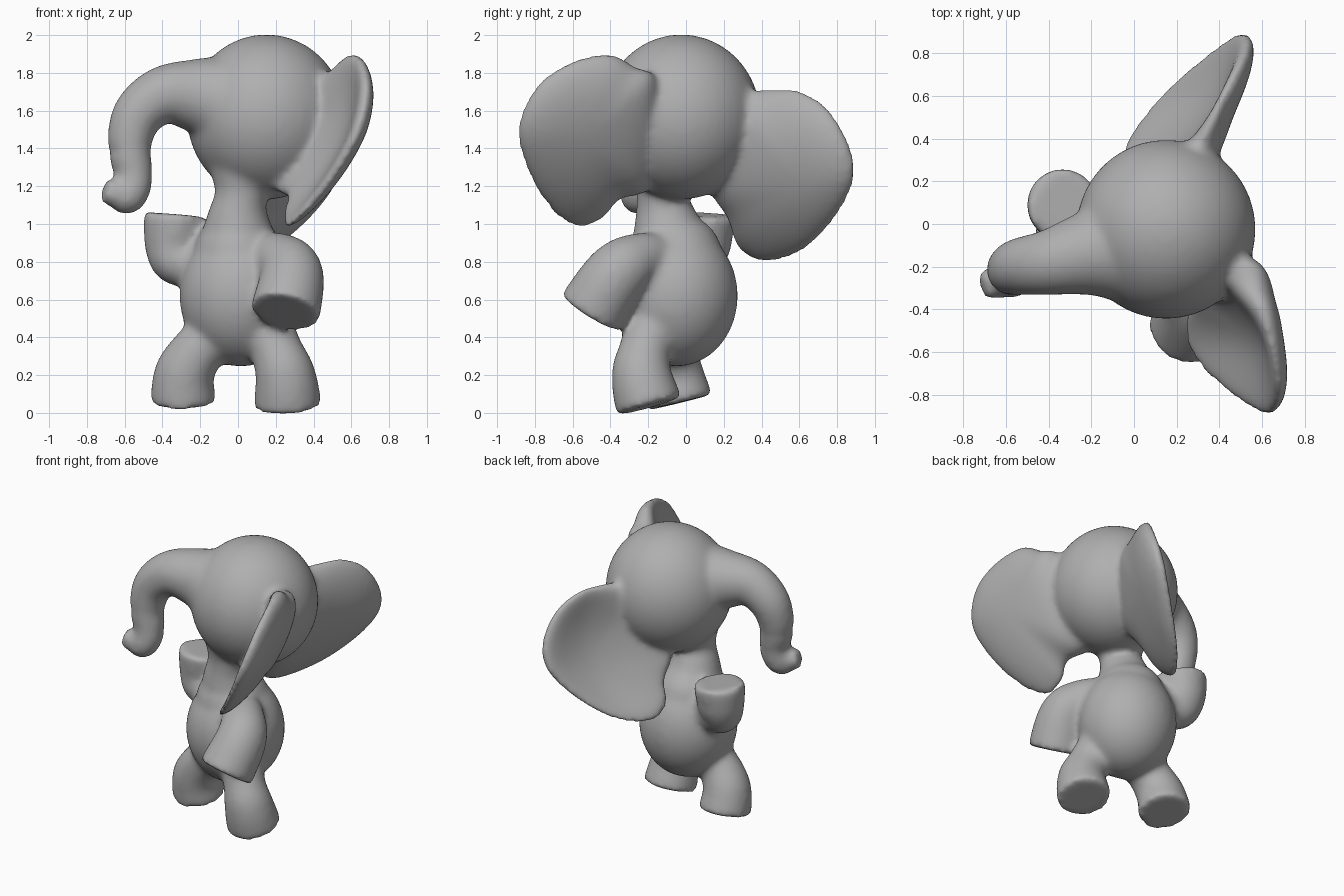
import bpy, bmesh, math
from mathutils import Vector, Matrix

if "Cube" in bpy.data.objects:
    bpy.data.objects.remove(bpy.data.objects["Cube"], do_unlink=True)

grey = bpy.data.materials.new("plain grey")
grey.use_nodes = True
grey.diffuse_color = (0.43, 0.43, 0.43, 1)
grey.node_tree.nodes["Principled BSDF"].inputs["Base Color"].default_value = (0.43, 0.43, 0.43, 1)

bm = bmesh.new()


def spline(pts, steps, closed=False):
    """Catmull-Rom curve through points of any dimension."""
    pts = [Vector(p) for p in pts]
    n = len(pts)
    get = (lambda i: pts[i % n]) if closed else (lambda i: pts[max(0, min(n - 1, i))])
    out = []
    for i in range(n if closed else n - 1):
        a, b, c, d = (get(i + k) for k in (-1, 0, 1, 2))
        for s in range(steps):
            t = s / steps
            out.append(0.5 * (2 * b + (c - a) * t + (2 * a - 5 * b + 4 * c - d) * t ** 2
                              + (3 * b - a - 3 * c + d) * t ** 3))
    if not closed:
        out.append(pts[-1])
    return out


def bridge(r1, r2):
    n = len(r1)
    for i in range(n):
        j = (i + 1) % n
        bm.faces.new((r1[i], r1[j], r2[j], r2[i]))


def ball(centre, radii):
    m = Matrix.Translation(centre) @ Matrix.Diagonal((*radii, 1))
    bmesh.ops.create_uvsphere(bm, u_segments=40, v_segments=24, radius=1, matrix=m)


def limb(*stations, sides=28):
    """Round tube through (x, y, z, radius) stations with flat ends."""
    path = spline(stations, 6)
    rings = []
    for i, p in enumerate(path):
        a, b = path[max(i - 1, 0)], path[min(i + 1, len(path) - 1)]
        rot = (b - a).to_3d().to_track_quat('Z', 'Y')
        rings.append([bm.verts.new(p.to_3d() + rot @ Vector(
            (p.w * math.cos(u), p.w * math.sin(u), 0)))
            for u in (math.tau * k / sides for k in range(sides))])
    for r1, r2 in zip(rings, rings[1:]):
        bridge(r1, r2)
    bm.faces.new(rings[0])
    bm.faces.new(rings[-1])


def ear(outline, centre, tilt, bulge, half=0.05, rings=14):
    """Cupped flap: (y, z) outline, curved slope, thickening towards the head."""
    edge = spline(outline, 6, closed=True)
    mid = Vector(centre)
    x0, by_z, by_y, curve = tilt

    def vert(p, t, side):
        d = p - mid
        x = x0 + by_z * d.y + by_y * d.x + curve * d.y ** 2
        root = max(0, (0.62 - abs(p.x)) / 0.4) ** 2
        thick = half + root * (0.17 if side < 0 else 0.04)
        x += bulge * (1 - t * t) + side * thick * math.sqrt(max(0, 1 - t ** 6))
        return bm.verts.new((x, p.x, p.y))

    rim = [vert(p, 1, 0) for p in edge]
    for side in (-1, 1):
        last = rim
        for k in range(1, rings):
            t = math.cos(k / rings * math.pi / 2)
            ring = [vert(mid + (p - mid) * t, t, side) for p in edge]
            bridge(last, ring)
            last = ring
        tip = vert(mid, 0, side)
        for i, v in enumerate(last):
            bm.faces.new((v, last[(i + 1) % len(last)], tip))


# Head, neck and torso
ball((0.15, -0.025, 1.567), (0.42, 0.42, 0.437))
limb((0.03, -0.11, 1.32, 0.2), (0.015, -0.125, 1.16, 0.14), (0, -0.11, 1.04, 0.165), (0, -0.07, 0.85, 0.23))
ball((0.015, -0.05, 0.62), (0.325, 0.325, 0.375))
ball((0, -0.06, 0.84), (0.235, 0.25, 0.22))

# Trunk with a small tip
limb((0.05, -0.1, 1.63, 0.32), (-0.08, -0.12, 1.65, 0.255), (-0.22, -0.14, 1.68, 0.2),
     (-0.4, -0.18, 1.68, 0.155), (-0.535, -0.2, 1.57, 0.135), (-0.575, -0.22, 1.4, 0.115),
     (-0.55, -0.23, 1.25, 0.103), (-0.585, -0.25, 1.15, 0.1), (-0.64, -0.27, 1.16, 0.08),
     (-0.71, -0.29, 1.18, 0.065))

# Arms: one reaching down and forward, one raised
limb((0.13, -0.12, 0.84, 0.11), (0.22, -0.25, 0.81, 0.145), (0.285, -0.37, 0.73, 0.17),
     (0.25, -0.5, 0.53, 0.187))
limb((-0.1, 0.02, 0.82, 0.13), (-0.22, 0.04, 0.8, 0.13), (-0.325, 0.06, 0.81, 0.135),
     (-0.34, 0.085, 0.9, 0.158), (-0.33, 0.09, 1.05, 0.172))

# Legs, bent at the knee with the feet set back
limb((0.14, -0.16, 0.48, 0.15), (0.2, -0.215, 0.34, 0.138), (0.25, -0.235, 0.2, 0.162),
     (0.265, -0.195, 0.035, 0.18))
limb((-0.1, -0.09, 0.42, 0.14), (-0.21, -0.09, 0.33, 0.142), (-0.285, -0.065, 0.2, 0.162),
     (-0.29, -0.03, 0.055, 0.176))

# Ears
ear([(-0.15, 1.74), (-0.27, 1.83), (-0.4, 1.9), (-0.6, 1.865), (-0.79, 1.735), (-0.895, 1.5),
     (-0.825, 1.24), (-0.7, 1.055), (-0.57, 0.98), (-0.44, 1.025), (-0.35, 1.13), (-0.18, 1.22)],
    (-0.52, 1.45), (0.515, 0.42, -0.26, -0.33), 0.07)
ear([(0.2, 1.68), (0.37, 1.71), (0.6, 1.71), (0.76, 1.605), (0.875, 1.4), (0.89, 1.22), (0.785, 1.02),
     (0.62, 0.855), (0.42, 0.8), (0.28, 0.87), (0.22, 1.03), (0.13, 1.22)],
    (0.6, 1.2), (0.345, 0.42, 0.45, -0.55), 0.055)

# Fuse every part into one softly blended skin
bmesh.ops.recalc_face_normals(bm, faces=bm.faces)
mesh = bpy.data.meshes.new("elephant_figure")
bm.to_mesh(mesh)
bm.free()
mesh.materials.append(grey)
figure = bpy.data.objects.new("elephant_figure", mesh)
bpy.context.collection.objects.link(figure)
fuse = figure.modifiers.new("fuse", 'REMESH')
fuse.mode = 'VOXEL'
fuse.voxel_size = 0.018
fuse.use_smooth_shade = True
soften = figure.modifiers.new("soften", 'SMOOTH')
soften.factor = 0.5
soften.iterations = 18
